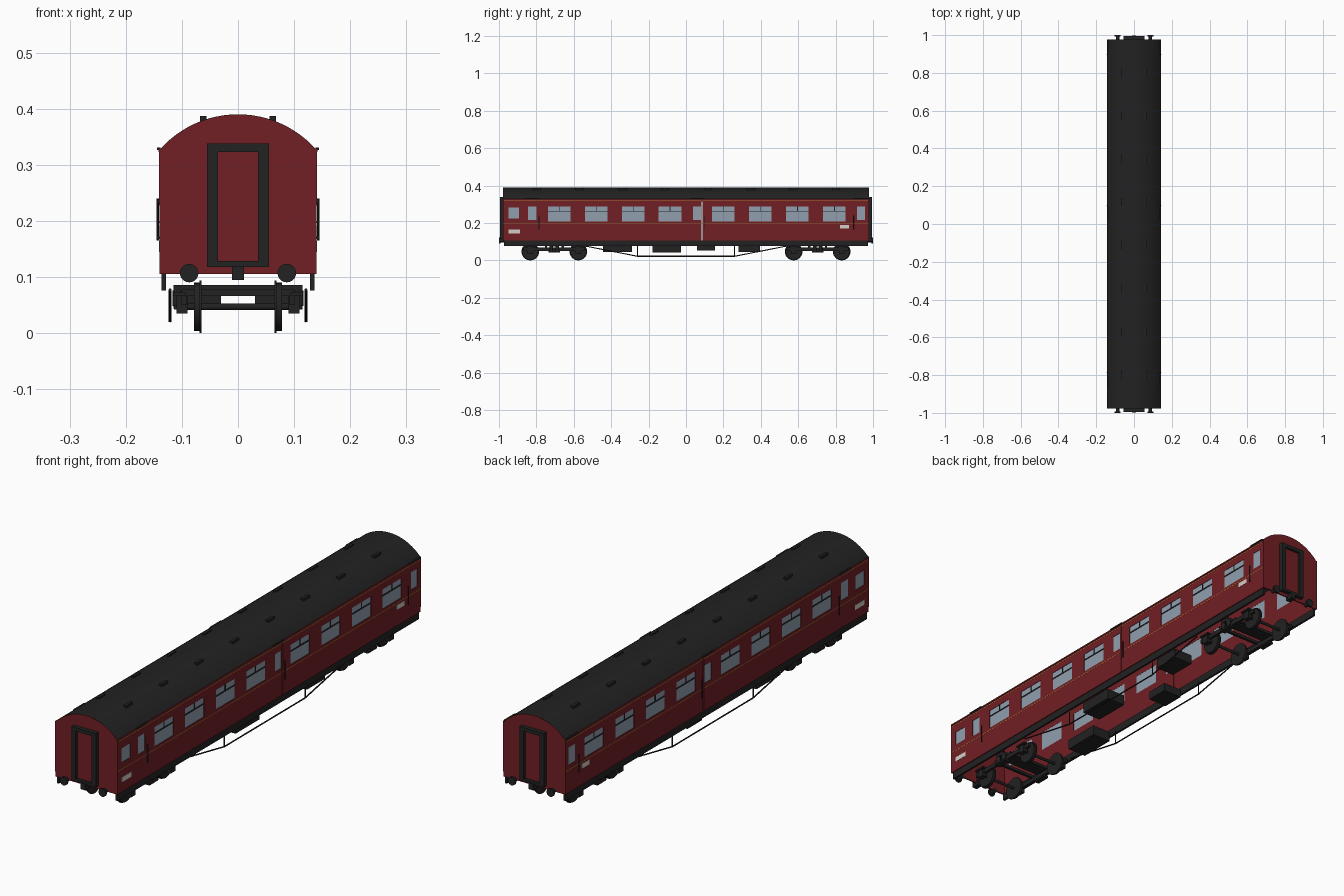
import bpy, bmesh, math
from mathutils import Vector

if "Cube" in bpy.data.objects:
    bpy.data.objects.remove(bpy.data.objects["Cube"])


def material(name, rgb):
    m = bpy.data.materials.new(name)
    m.diffuse_color = (*rgb, 1)
    m.use_nodes = True
    m.node_tree.nodes["Principled BSDF"].inputs["Base Color"].default_value = m.diffuse_color
    return m


RED = material("red_paint", (0.17, 0.014, 0.018))
BLACK = material("black_paint", (0.016, 0.016, 0.016))
GLASS = material("window_glass", (0.28, 0.35, 0.43))
GOLD = material("gold_lining", (0.42, 0.17, 0.03))
WHITE = material("white_label", (0.65, 0.62, 0.58))


def finish(name, bm, mat, smooth=False):
    bmesh.ops.recalc_face_normals(bm, faces=bm.faces)
    me = bpy.data.meshes.new(name)
    bm.to_mesh(me)
    bm.free()
    me.materials.append(mat)
    ob = bpy.data.objects.new(name, me)
    bpy.context.collection.objects.link(ob)
    if smooth:
        bpy.context.view_layer.objects.active = ob
        ob.select_set(True)
        bpy.ops.object.shade_smooth_by_angle(angle=math.radians(35))
        ob.select_set(False)
    return ob


def box(name, x, y, z, mat=BLACK):
    """Box from (min, max) pairs."""
    bm = bmesh.new()
    bmesh.ops.create_cube(bm, size=1)
    for v in bm.verts:
        v.co = [(a + b) / 2 + c * abs(b - a) for (a, b), c in zip((x, y, z), v.co)]
    return finish(name, bm, mat)


def rod(name, a, b, r, mat=BLACK, sides=24):
    """Cylinder between two points."""
    a, b = Vector(a), Vector(b)
    bm = bmesh.new()
    bmesh.ops.create_cone(bm, cap_ends=True, segments=sides, radius1=r, radius2=r, depth=(b - a).length)
    bm.transform((b - a).to_track_quat('Z', 'Y').to_matrix().to_4x4())
    bmesh.ops.translate(bm, verts=bm.verts, vec=(a + b) / 2)
    return finish(name, bm, mat, True)


def prism(name, pts, y0, y1, mat, smooth=False):
    """Extrude an x-z outline along y."""
    bm = bmesh.new()
    f = bm.faces.new([bm.verts.new((x, y0, z)) for x, z in pts])
    ext = bmesh.ops.extrude_face_region(bm, geom=[f])["geom"]
    bmesh.ops.translate(bm, verts=[g for g in ext if isinstance(g, bmesh.types.BMVert)], vec=(0, y1 - y0, 0))
    return finish(name, bm, mat, smooth)


def span(c, half):
    return (c - half, c + half)


def side(s, a, b):
    return (min(s * a, s * b), max(s * a, s * b))


# Openings: (y0, y1, z0, z1)
LEN, W, FLOOR, EAVE = 0.978, 0.14, 0.105, 0.327
big = [(y, y + 0.121, 0.209, 0.289) for y in (-0.738, -0.54, -0.342, -0.146, 0.139, 0.337, 0.535, 0.733)]
doors = [(-0.845, -0.8, 0.217, 0.289), (0.037, 0.08, 0.217, 0.289), (0.914, 0.957, 0.217, 0.289)]
small = [(-0.95, -0.893, 0.225, 0.283)]
panes = big + doors + small
gap = [(0.084, 0.089, FLOOR, 0.316)]


def wall(name, s):
    holes = panes + gap
    ys = sorted({-LEN, LEN, *[h[0] for h in holes], *[h[1] for h in holes]})
    zs = sorted({FLOOR, EAVE, *[h[2] for h in holes], *[h[3] for h in holes]})
    bm = bmesh.new()
    v = {(y, z): bm.verts.new((s * W, y, z)) for y in ys for z in zs}
    for y0, y1 in zip(ys, ys[1:]):
        for z0, z1 in zip(zs, zs[1:]):
            cy, cz = (y0 + y1) / 2, (z0 + z1) / 2
            if not any(h[0] < cy < h[1] and h[2] < cz < h[3] for h in holes):
                bm.faces.new([v[y0, z0], v[y1, z0], v[y1, z1], v[y0, z1]])
    ext = bmesh.ops.extrude_face_region(bm, geom=bm.faces[:])["geom"]
    bmesh.ops.translate(bm, verts=[g for g in ext if isinstance(g, bmesh.types.BMVert)], vec=(-s * 0.004, 0, 0))
    bmesh.ops.delete(bm, geom=[q for q in bm.verts if not q.link_faces], context='VERTS')
    return finish(name, bm, RED)


# Roof arc and end outline
R = 0.186


def arc(r, n=24):
    a = math.asin(0.141 / R)
    return [(r * math.sin(t), 0.39 - R + r * math.cos(t)) for t in [a - 2 * a * i / n for i in range(n + 1)]]


prism("roof", arc(R) + arc(R - 0.005)[::-1], -LEN + 0.001, LEN - 0.001, BLACK, True)
for e in (-1, 1):
    prism("end_wall", arc(R - 0.0005) + [(-W, FLOOR), (W, FLOOR)], e * (LEN - 0.006), e * LEN, RED)

# Body sides
for s in (-1, 1):
    wall("side_wall", s)
    for y0, y1, z0, z1 in panes:
        box("window_pane", side(s, 0.1365, 0.1385), (y0, y1), (z0, z1), GLASS)
    for y0, y1, z0, z1 in big:
        c = (y0 + y1) / 2
        box("window_transom", side(s, 0.1375, 0.1405), (y0, y1), (0.26, 0.265))
        box("window_divider", side(s, 0.1375, 0.1405), span(c, 0.002), (0.262, z1))
    for z in (0.198, 0.318):
        for y0, y1 in ((-LEN, 0.084), (0.089, LEN)):
            box("lining_strip", side(s, 0.139, 0.1405), (y0, y1), span(z, 0.0015), GOLD)
    box("gutter", side(s, 0.139, 0.142), (-LEN, LEN), (0.323, 0.329), RED)
    for y0, y1, z0, z1 in doors:
        c = (y0 + y1) / 2
        box("door_drip_strip", side(s, 0.138, 0.144), span(c, 0.036), (0.326, 0.331))
    for y in (-0.786, 0.1, 0.895):
        rod("grab_rail", (s * 0.143, y, 0.165), (s * 0.143, y, 0.24), 0.002, sides=8)
        for z in (0.17, 0.235):
            box("rail_bracket", side(s, 0.139, 0.143), span(y, 0.002), span(z, 0.002))
    box("class_label", side(s, 0.139, 0.141), (-0.95, -0.888), (0.145, 0.165), WHITE)
    box("number_label", side(s, 0.139, 0.141), (0.823, 0.872), (0.171, 0.19), WHITE)
    # Roof vents
    for i in range(8):
        box("roof_vent", span(s * 0.062, 0.006), span(-0.797 + 0.2285 * i, 0.021), (0.375, 0.387))
    # Underframe beam and truss rods
    box("solebar", side(s, 0.128, 0.1365), (-LEN + 0.006, LEN - 0.006), (0.076, 0.107))
    path = [(-0.54, 0.077), (-0.26, 0.022), (0.26, 0.022), (0.54, 0.077)]
    for (ya, za), (yb, zb) in zip(path, path[1:]):
        rod("truss_rod", (s * 0.121, ya, za), (s * 0.121, yb, zb), 0.0028, sides=8)
    for y in (-0.26, 0.26):
        rod("truss_post", (s * 0.121, y, 0.02), (s * 0.121, y, 0.078), 0.0028, sides=8)

# Equipment boxes under the floor
for s, y, z in ((-1, (-0.445, -0.29), 0.044), (1, (-0.18, -0.027), 0.042),
                (-1, (0.06, 0.155), 0.052), (1, (0.28, 0.395), 0.046)):
    box("equipment_box", side(s, 0.03, 0.115), y, (z, 0.086))

# End gangways, buffers and couplers
for e in (-1, 1):
    y = side(e, 0.975, 0.995)
    for s in (-1, 1):
        box("gangway_post", side(s, 0.036, 0.055), y, (0.118, 0.338))
        rod("buffer_shank", (s * 0.087, e * 0.97, 0.107), (s * 0.087, e * 0.994, 0.107), 0.009)
        rod("buffer_head", (s * 0.087, e * 0.993, 0.107), (s * 0.087, e, 0.107), 0.0165)
    box("gangway_top", (-0.037, 0.037), y, (0.323, 0.338))
    box("gangway_sill", (-0.037, 0.037), y, (0.118, 0.129))
    box("gangway_door", (-0.037, 0.037), side(e, 0.975, 0.984), (0.128, 0.324), RED)
    box("coupler", (-0.011, 0.011), side(e, 0.965, 0.998), (0.095, 0.12))

# Bogies
for e in (-1, 1):
    c = e * 0.704
    box("bogie_bolster", (-0.115, 0.115), span(c, 0.022), (0.074, 0.086))
    for d in (-0.045, 0.045):
        box("bogie_crossbar", (-0.1, 0.1), span(c + d, 0.006), (0.066, 0.078))
    for s in (-1, 1):
        box("bogie_side_frame", side(s, 0.092, 0.102), span(c, 0.165), (0.05, 0.068))
        box("spring_plank", side(s, 0.088, 0.114), span(c, 0.03), (0.042, 0.05))
        for d in (-0.016, 0.016):
            rod("bogie_spring", (s * 0.108, c + d, 0.048), (s * 0.108, c + d, 0.076), 0.009, sides=12)
    for w in (-0.1285, 0.1285):
        y = c + w
        rod("axle", (-0.1, y, 0.047), (0.1, y, 0.047), 0.006, sides=12)
        for s in (-1, 1):
            rod("wheel_flange", (s * 0.065, y, 0.047), (s * 0.069, y, 0.047), 0.047, sides=32)
            rod("wheel_tread", (s * 0.068, y, 0.047), (s * 0.078, y, 0.047), 0.043, sides=32)
            box("axle_box", side(s, 0.09, 0.11), span(y, 0.015), (0.035, 0.066))
            box("axle_guard", side(s, 0.094, 0.116), span(y, 0.024), (0.066, 0.073))
